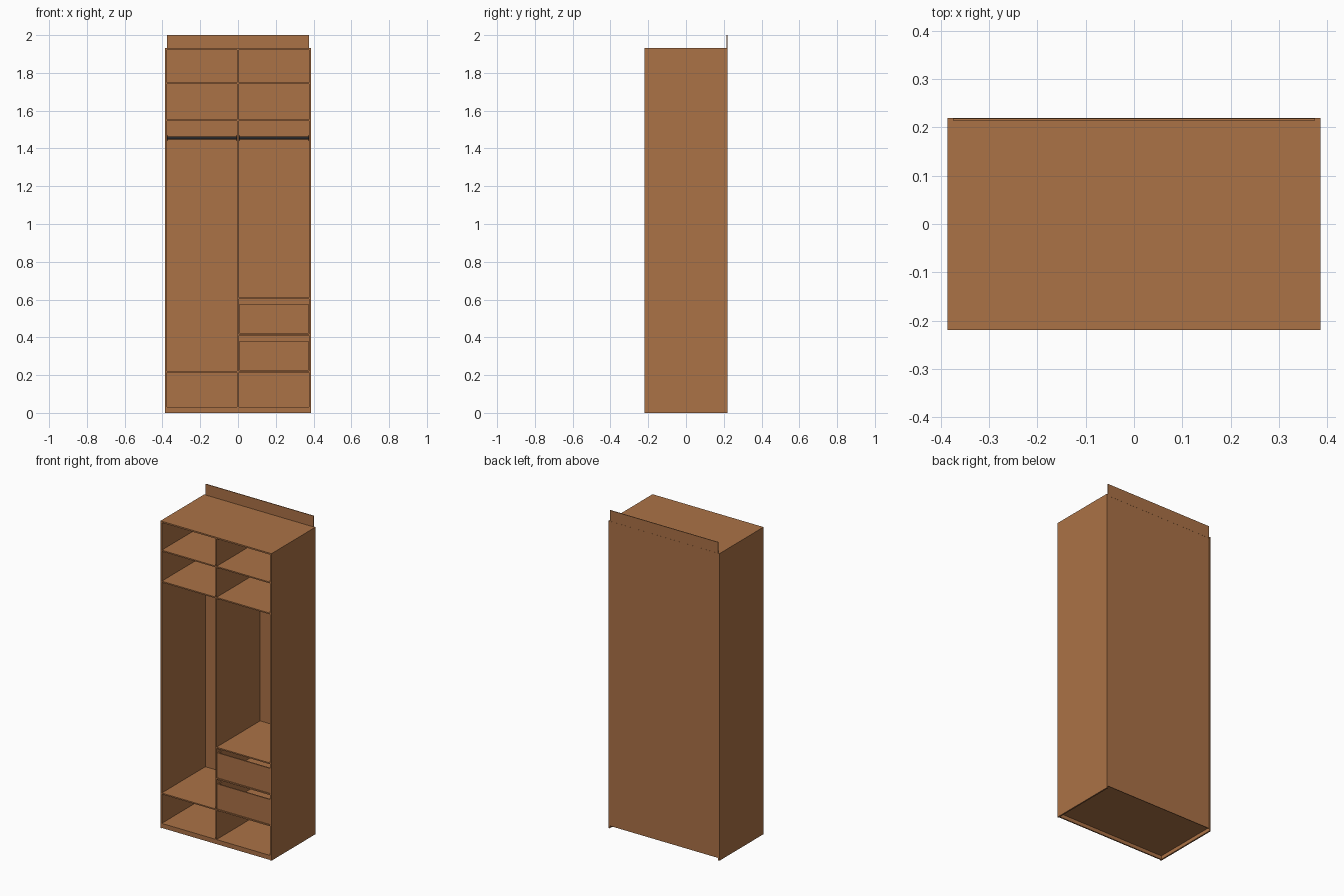
import bpy, math

if "Cube" in bpy.data.objects:
    bpy.data.objects.remove(bpy.data.objects["Cube"])


def material(name, rgb):
    m = bpy.data.materials.new(name)
    m.diffuse_color = (*rgb, 1)
    m.use_nodes = True
    m.node_tree.nodes["Principled BSDF"].inputs["Base Color"].default_value = m.diffuse_color
    return m


WOOD = material("warm wood", (0.407, 0.168, 0.061))
METAL = material("dark metal", (0.02, 0.02, 0.022))


def board(name, x, y, z):
    """Box given by its (min, max) range on each axis."""
    bpy.ops.mesh.primitive_cube_add(size=1, location=[sum(r) / 2 for r in (x, y, z)])
    ob = bpy.context.object
    ob.name = name
    ob.scale = [r[1] - r[0] for r in (x, y, z)]
    bpy.ops.object.transform_apply(location=False, rotation=False, scale=True)
    ob.data.materials.append(WOOD)
    return ob


def bar(name, x0, x1, radius, y, z):
    """Round bar running along x."""
    bpy.ops.mesh.primitive_cylinder_add(vertices=24, radius=radius, depth=x1 - x0,
                                        location=((x0 + x1) / 2, y, z),
                                        rotation=(0, math.pi / 2, 0))
    ob = bpy.context.object
    ob.name = name
    ob.data.materials.append(METAL)
    bpy.ops.object.shade_smooth_by_angle()


W, IN, D = 0.386, 0.377, 0.219      # outer half width, inner half width, half depth
T = 0.008                           # board thickness
H = T / 2
BACK = 0.214                        # front face of the back panel

# Carcass
board("left_side", (-W, -IN), (-D, D), (0, 1.922))
board("right_side", (IN, W), (-D, D), (0, 1.922))
board("top_panel", (-W, W), (-D, D), (1.922, 1.931))
board("bottom_panel", (-IN, IN), (-D, BACK), (0.023, 0.031))
board("plinth", (-IN, IN), (-D + 0.004, -D + 0.012), (0, 0.023))
board("back_panel", (-0.375, 0.375), (BACK, 0.2185), (0.015, 2.0))
board("centre_divider", (-H, H), (-D, BACK), (0.031, 1.922))

# Shelves in both bays
for side, x in (("left", (-IN, -H)), ("right", (H, IN))):
    for i, z in enumerate((0.218, 1.55, 1.745)):
        board(f"{side}_shelf_{i + 1}", x, (-D, BACK), (z - H, z + H))

# Drawer bay shelves
for i, z in enumerate((0.414, 0.608)):
    board(f"drawer_shelf_{i + 1}", (H, IN), (-D, BACK), (z - H, z + H))

# Open-topped drawers
X0, X1 = 0.007, 0.374
YF, YB = -D + 0.002, 0.2
for i, z in enumerate((0.224, 0.420)):
    n = f"drawer_{i + 1}"
    top = z + 0.157
    board(n + "_front", (X0, X1), (YF, YF + T), (z, top))
    board(n + "_back", (X0, X1), (YB - T, YB), (z, top))
    board(n + "_left", (X0, X0 + T), (YF + T, YB - T), (z, top))
    board(n + "_right", (X1 - T, X1), (YF + T, YB - T), (z, top))
    board(n + "_base", (X0 + T, X1 - T), (YF + T, YB - T), (z, z + 0.005))

# Hanging rails with wall flanges
for side, a, b in (("left", -IN, -H), ("right", H, IN)):
    bar(side + "_hanging_rail", a, b, 0.008, 0, 1.455)
    bar(side + "_rail_flange_a", a, a + 0.005, 0.016, 0, 1.455)
    bar(side + "_rail_flange_b", b - 0.005, b, 0.016, 0, 1.455)
